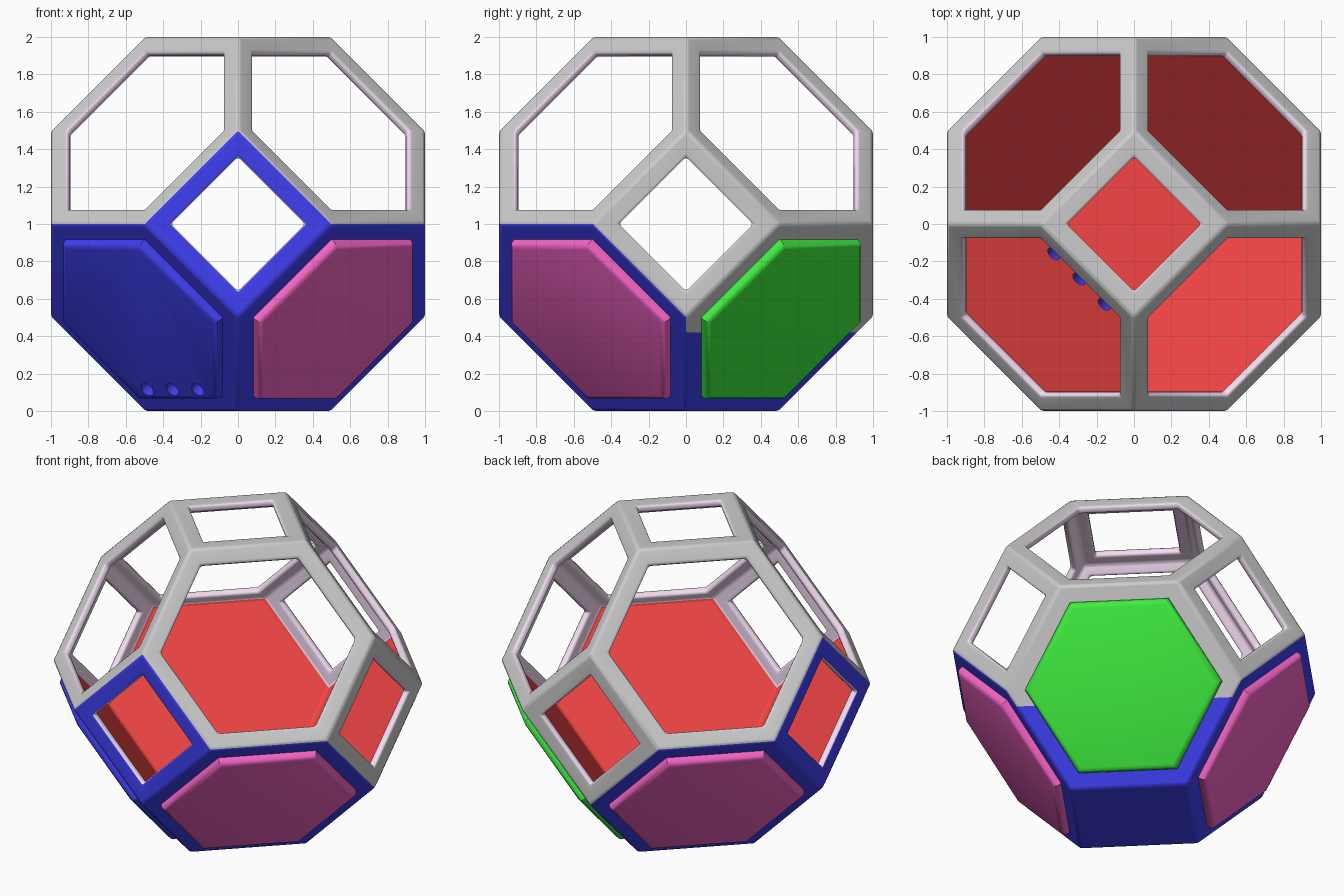
import bpy, bmesh
from math import atan2
from itertools import product
from mathutils import Vector

if "Cube" in bpy.data.objects:
    bpy.data.objects.remove(bpy.data.objects["Cube"])

CENTRE = Vector((0, 0, 1))
INSET, WALL, RAISE = 0.10, 0.05, 0.05


def material(name, rgb):
    m = bpy.data.materials.new(name)
    m.diffuse_color = (*rgb, 1)
    m.use_nodes = True
    m.node_tree.nodes["Principled BSDF"].inputs["Base Color"].default_value = m.diffuse_color
    return m


GREY = material("grey", (0.72, 0.72, 0.72))
BLUE = material("blue", (0.05, 0.05, 0.9))
PINK = material("pale_pink", (0.9, 0.72, 0.9))
RED = material("red", (0.92, 0.06, 0.06))
MAGENTA = material("magenta", (0.92, 0.13, 0.57))
GREEN = material("green", (0.05, 0.86, 0.05))


def add_object(name, bm, mats):
    me = bpy.data.meshes.new(name)
    bm.normal_update()
    bm.to_mesh(me)
    bm.free()
    for m in mats:
        me.materials.append(m)
    ob = bpy.data.objects.new(name, me)
    bpy.context.collection.objects.link(ob)
    return ob


def bevel(ob, width, segments):
    b = ob.modifiers.new("bevel", 'BEVEL')
    b.width, b.segments = width, segments
    b.limit_method, b.angle_limit = 'ANGLE', 0.5


def smooth(ob):
    bpy.ops.object.select_all(action='DESELECT')
    ob.select_set(True)
    bpy.context.view_layer.objects.active = ob
    bpy.ops.object.shade_smooth_by_angle(angle=0.6)


# Truncated octahedron corners: all arrangements of (0, +-0.5, +-1)
corners = []
for a, b in product((-0.5, 0.5), (-1, 1)):
    for p in ((0, a, b), (0, b, a), (a, 0, b), (b, 0, a), (a, b, 0), (b, a, 0)):
        corners.append(Vector(p))


def face_loop(n):
    """Corner indices of the face pointing along n, counter-clockwise from outside."""
    n = Vector(n)
    top = max(c.dot(n) for c in corners)
    ids = [i for i, c in enumerate(corners) if c.dot(n) > top - 1e-4]
    mid = sum((corners[i] for i in ids), Vector()) / len(ids)
    u = (corners[ids[0]] - mid).normalized()
    v = n.normalized().cross(u)
    ids.sort(key=lambda i: atan2((corners[i] - mid).dot(v), (corners[i] - mid).dot(u)))
    return ids, mid


def inset_points(n, d):
    ids, mid = face_loop(n)
    apothem = 0.6124 if len(ids) == 6 else 0.3536
    return [mid + (corners[i] - mid) * (1 - d / apothem) for i in ids]


# Frame shell: open faces become rings, lower hexagons and the floor stay closed
hexes = list(product((-1, 1), repeat=3))
squares = [(1, 0, 0), (-1, 0, 0), (0, 1, 0), (0, -1, 0), (0, 0, 1), (0, 0, -1)]
GREEN_SIDE = (1, 1, -1)
bm = bmesh.new()
vs = [bm.verts.new(c + CENTRE) for c in corners]
split_face = None
for n in hexes + squares:
    ids, _ = face_loop(n)
    if n[2] < 0:
        f = bm.faces.new([vs[i] for i in ids])
        f.material_index = 1
        if n == GREEN_SIDE:
            split_face = f
    else:
        inner = [bm.verts.new(p + CENTRE) for p in inset_points(n, INSET)]
        for k in range(len(ids)):
            j = (k + 1) % len(ids)
            f = bm.faces.new((vs[ids[k]], vs[ids[j]], inner[j], inner[k]))
            f.material_index = 2 if n in ((0, -1, 0), (-1, 0, 0)) else 0
# Back right hexagon is grey in its upper part
bmesh.ops.bisect_plane(bm, geom=[split_face, *split_face.edges, *split_face.verts],
                       plane_co=(0, 0, 0.42), plane_no=(0, 0, 1))
for f in bm.faces:
    c = f.calc_center_median()
    if f.material_index == 1 and c.x > 0.1 and c.y > 0.1 and c.z > 0.42:
        f.material_index = 3
# outer slots 0-3, matching inner slots 4-7
frame = add_object("frame", bm, [GREY, BLUE, BLUE, GREY, PINK, RED, PINK, RED])
s = frame.modifiers.new("wall", 'SOLIDIFY')
s.thickness, s.offset, s.use_even_offset = WALL, -1, True
s.material_offset = s.material_offset_rim = 4
bevel(frame, 0.015, 2)

# Raised hexagonal panels on the lower sides
panels = {}
for name, n, mat in (("front_left_panel", (-1, -1, -1), BLUE),
                     ("front_right_panel", (1, -1, -1), MAGENTA),
                     ("back_left_panel", (-1, 1, -1), MAGENTA),
                     ("back_right_panel", GREEN_SIDE, GREEN)):
    bm = bmesh.new()
    out = Vector(n).normalized()
    pts = inset_points(n, INSET)
    low = [bm.verts.new(p + CENTRE - out * 0.01) for p in pts]
    high = [bm.verts.new(p + CENTRE + out * RAISE) for p in pts]
    bm.faces.new(high)
    bm.faces.new(low[::-1])
    for k in range(6):
        j = (k + 1) % 6
        bm.faces.new((low[k], low[j], high[j], high[k]))
    top_edges = [e for e in bm.edges if e.verts[0] in high and e.verts[1] in high]
    bmesh.ops.bevel(bm, geom=top_edges, offset=0.035, segments=3, profile=0.5,
                    affect='EDGES')
    panels[name] = add_object(name, bm, [mat])

# Three round holes through the front left panel and wall
bm = bmesh.new()
axis = Vector((-1, -1, -1)).normalized()
rot = axis.to_track_quat('Z', 'Y').to_matrix().to_4x4()
for k in (-1, 0, 1):
    m = rot.copy()
    m.translation = Vector((-0.355 + 0.135 * k, -0.355 - 0.135 * k, 0.11)) - axis * 0.05
    bmesh.ops.create_cone(bm, cap_ends=True, segments=16, radius1=0.04, radius2=0.04,
                          depth=0.3, matrix=m)
cutter = add_object("hole_cutter", bm, [BLUE])
cutter.hide_render = True
cutter.hide_set(True)
for ob in (frame, panels["front_left_panel"]):
    c = ob.modifiers.new("holes", 'BOOLEAN')
    c.operation, c.object, c.solver = 'DIFFERENCE', cutter, 'EXACT'

for ob in [frame, *panels.values()]:
    smooth(ob)
